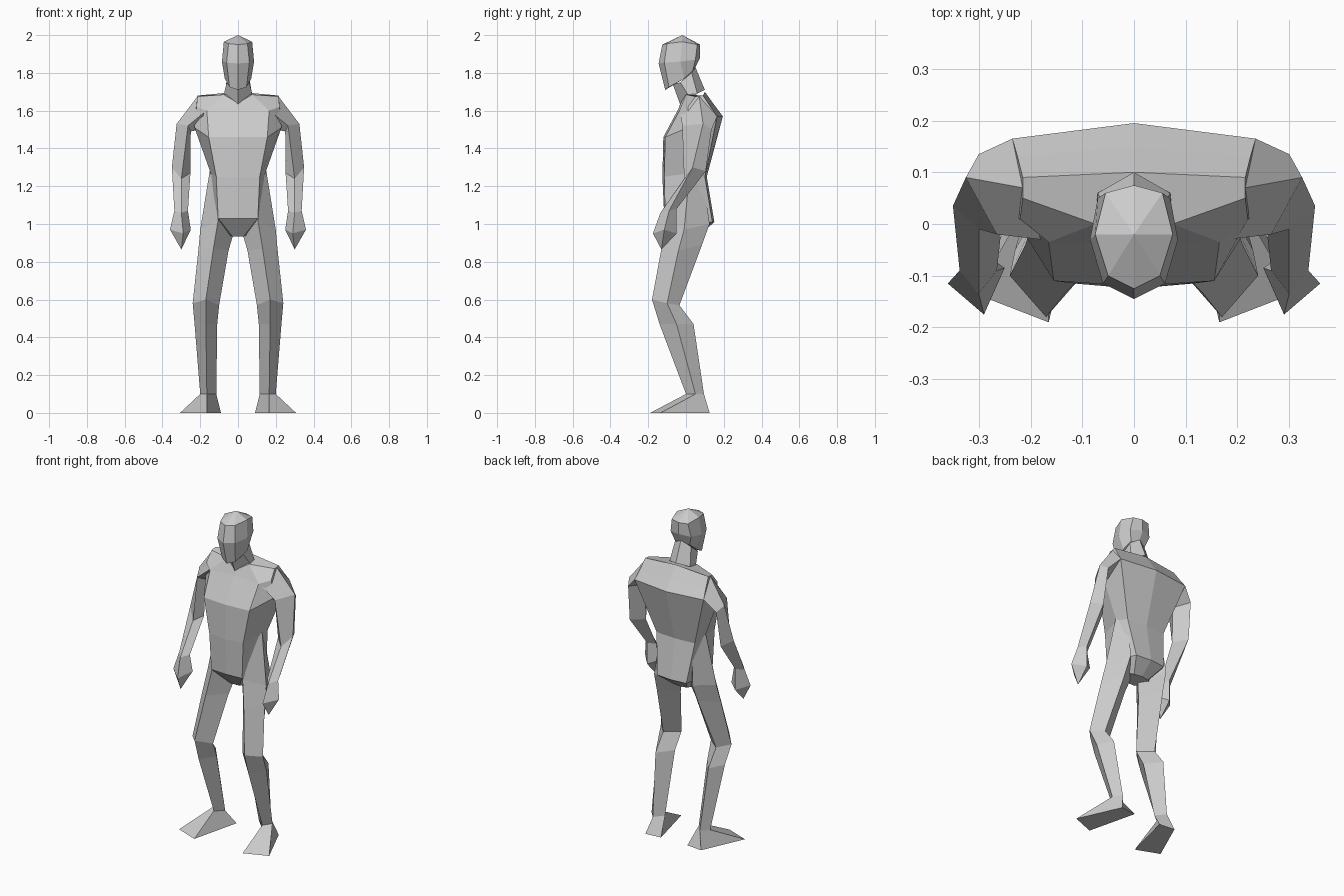
import bpy
import bmesh

# Remove the default cube only
default_cube = bpy.data.objects.get("Cube")
if default_cube:
    bpy.data.objects.remove(default_cube, do_unlink=True)

# Single plain clay colour
clay = bpy.data.materials.new("clay_grey")
clay.use_nodes = True
clay_colour = (0.6, 0.6, 0.6, 1)
clay.diffuse_color = clay_colour
clay.node_tree.nodes["Principled BSDF"].inputs["Base Color"].default_value = clay_colour


def loft(name, rings, tip=None):
    """Skin a stack of equal-length rings, closing both ends, optionally to a tip."""
    bm = bmesh.new()
    loops = [[bm.verts.new(point) for point in ring] for ring in rings]
    count = len(loops[0])
    for lower, upper in zip(loops, loops[1:]):
        for i in range(count):
            j = (i + 1) % count
            bm.faces.new((lower[i], lower[j], upper[j], upper[i]))
    bm.faces.new(loops[0][::-1])
    if tip:
        peak = bm.verts.new(tip)
        for i in range(count):
            bm.faces.new((loops[-1][i], loops[-1][(i + 1) % count], peak))
    else:
        bm.faces.new(loops[-1])
    bmesh.ops.recalc_face_normals(bm, faces=bm.faces[:])
    mesh = bpy.data.meshes.new(name)
    bm.to_mesh(mesh)
    bm.free()
    mesh.materials.append(clay)
    obj = bpy.data.objects.new(name, mesh)
    bpy.context.scene.collection.objects.link(obj)
    return obj


def symmetric(half):
    """Complete a half ring running from front centre to back centre."""
    mirrored = [(-x, y, z) for x, y, z in half[-2:0:-1]]
    return list(half) + mirrored


def limb(name, rings, tip=None):
    """Build a left limb and its mirrored right twin."""
    for side, sign in (("left", 1), ("right", -1)):
        flipped = [[(sign * x, y, z) for x, y, z in ring] for ring in rings]
        end = (sign * tip[0], tip[1], tip[2]) if tip else None
        loft(side + "_" + name, flipped, end)


# Torso half rings: crotch, belt, waist, chest, collar, shoulder line
torso_rings = [
    [(0, -.03, .935), (.03, -.03, .935), (.09, .03, .95), (.05, .06, .94), (0, .07, .94)],
    [(0, -.115, 1.03), (.105, -.11, 1.03), (.14, .02, 1.02), (.1, .14, 1.01), (0, .15, 1.01)],
    [(0, -.125, 1.25), (.115, -.115, 1.25), (.145, .02, 1.27), (.13, .1, 1.25), (0, .11, 1.25)],
    [(0, -.12, 1.46), (.155, -.11, 1.46), (.23, .01, 1.51), (.235, .165, 1.57), (0, .195, 1.57)],
    [(0, -.04, 1.61), (.165, -.035, 1.6), (.22, .01, 1.62), (.225, .13, 1.62), (0, .15, 1.63)],
    [(0, -.03, 1.64), (.075, 0, 1.685), (.215, .05, 1.675), (.215, .09, 1.68), (0, .1, 1.7)],
]
loft("torso", [symmetric(half) for half in torso_rings])

# Neck leaning forward from the shoulders
neck_rings = [
    [(0, -.03, 1.63), (.075, .01, 1.685), (.07, .06, 1.69), (0, .1, 1.71)],
    [(0, -.07, 1.74), (.06, -.03, 1.75), (.055, .03, 1.8), (0, .05, 1.83)],
]
loft("neck", [symmetric(half) for half in neck_rings])

# Head half rings: jaw, cheek, brow, then the crown
head_rings = [
    [(0, -.11, 1.71), (.045, -.09, 1.725), (.07, -.01, 1.77), (.05, .035, 1.81), (0, .045, 1.82)],
    [(0, -.145, 1.85), (.06, -.115, 1.855), (.085, -.03, 1.86), (.07, .05, 1.87), (0, .075, 1.88)],
    [(0, -.125, 1.95), (.05, -.1, 1.955), (.075, -.02, 1.965), (.055, .06, 1.95), (0, .075, 1.95)],
]
loft("head", [symmetric(half) for half in head_rings], tip=(0, -.02, 2))

# Arm rings run outer, front, inner, back: shoulder, upper arm, elbow, wrist
shoulder = [(.215, .07, 1.675), (.18, -.03, 1.59), (.2, .01, 1.5), (.235, .165, 1.57)]
upper_arm = [(.325, .09, 1.53), (.265, -.02, 1.52), (.25, .04, 1.49), (.3, .135, 1.5)]
elbow = [(.35, .035, 1.3), (.3, -.01, 1.24), (.252, .03, 1.27), (.31, .105, 1.28)]
wrist = [(.337, -.09, 1.07), (.3, -.135, 1.06), (.265, -.09, 1.07), (.3, -.05, 1.08)]
limb("arm", [shoulder, upper_arm, elbow, wrist])

# Mitten hand tapering to a point
palm = [(.36, -.115, .97), (.29, -.175, .95), (.25, -.085, .97), (.3, -.05, .95)]
limb("hand", [wrist, palm], tip=(.3, -.13, .865))

# Leg rings run front, outer, back, inner: flank, hip, knee, calf, ankle
flank = [(.1, -.08, 1.15), (.15, .02, 1.28), (.11, .09, 1.24), (.07, 0, 1.15)]
hip = [(.105, -.105, 1.02), (.2, -.01, .97), (.13, .125, 1), (.028, 0, .935)]
thigh = [(.13, -.13, .87), (.21, -.04, .86), (.14, .085, .89), (.05, -.02, .86)]
knee = [(.17, -.18, .6), (.24, -.1, .58), (.18, -.035, .57), (.1, -.1, .57)]
calf = [(.17, -.14, .47), (.23, -.05, .47), (.18, .04, .47), (.11, -.05, .47)]
ankle = [(.165, 0, .1), (.2, .05, .1), (.16, .095, .1), (.115, .04, .1)]
limb("leg", [flank, hip, thigh, knee, calf, ankle])

# Wedge foot turned outwards
sole = [(.165, -.19, 0), (.307, -.135, 0), (.19, .125, 0), (.09, .115, 0)]
limb("foot", [sole, ankle])
